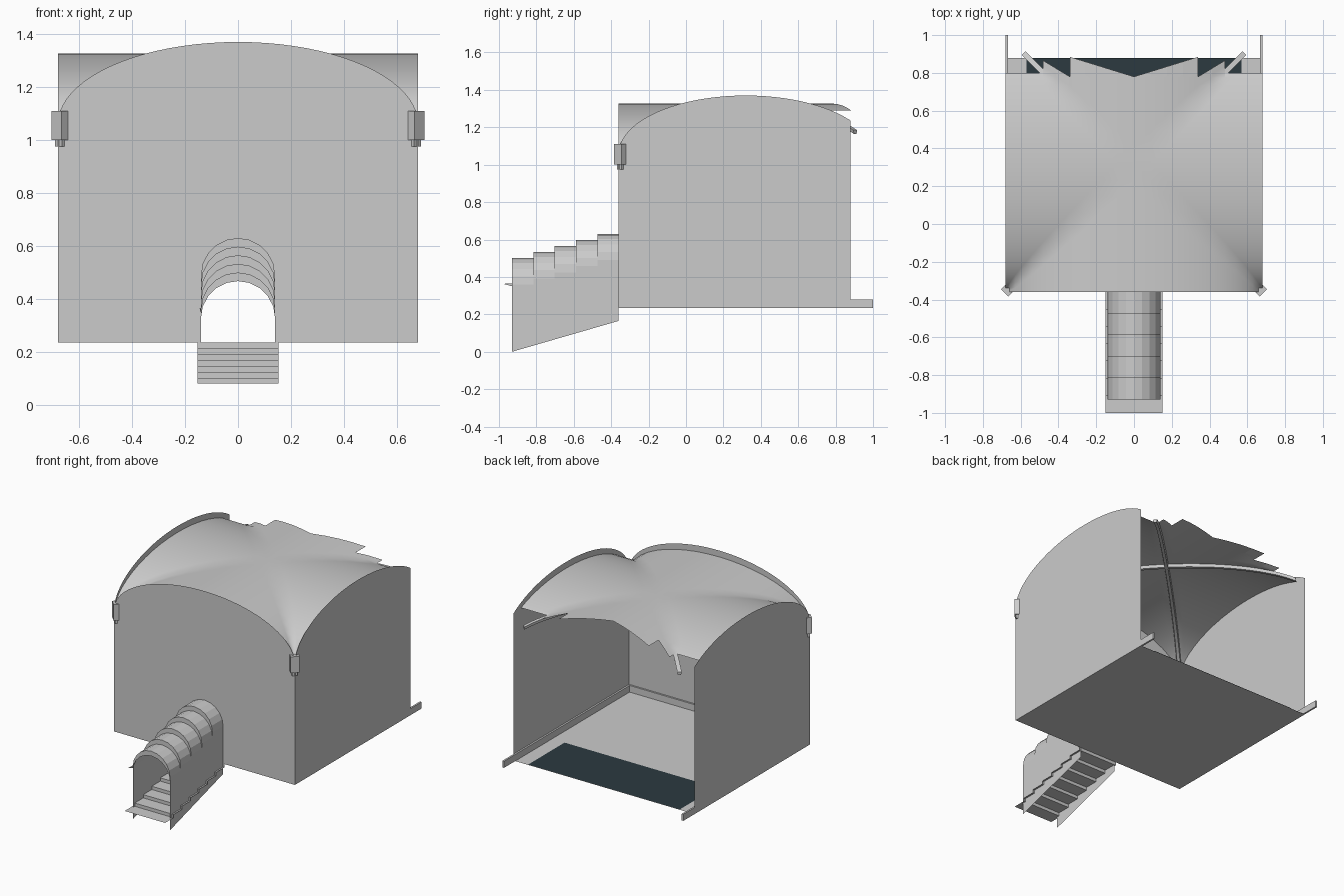
import bpy, math
from mathutils import Vector, Matrix

if "Cube" in bpy.data.objects:
    bpy.data.objects.remove(bpy.data.objects["Cube"])

H, Y0, Y1, YC = 0.68, -0.36, 0.88, 0.32   # room half width, front, broken back, bay centre
FL = 0.235                                # floor level


def make(name, verts, faces, smooth=False, merge=False):
    me = bpy.data.meshes.new(name)
    me.from_pydata([tuple(v) for v in verts], [], faces)
    if merge:
        import bmesh
        bm = bmesh.new()
        bm.from_mesh(me)
        bmesh.ops.remove_doubles(bm, verts=bm.verts, dist=1e-5)
        bm.to_mesh(me)
        bm.free()
    if smooth:
        for p in me.polygons:
            p.use_smooth = True
    ob = bpy.data.objects.new(name, me)
    bpy.context.collection.objects.link(ob)
    return ob


def box(name, center, size, rot=0):
    m = Matrix.Translation(center) @ Matrix.Rotation(rot, 4, 'Z')
    v = [m @ Vector((x * size[0] / 2, y * size[1] / 2, z * size[2] / 2))
         for x in (-1, 1) for y in (-1, 1) for z in (-1, 1)]
    return make(name, v, [(0, 1, 3, 2), (4, 6, 7, 5), (0, 4, 5, 1),
                          (2, 3, 7, 6), (0, 2, 6, 4), (1, 5, 7, 3)])


def wall_top(u):
    return 1.06 + 0.31 * math.sqrt(max(0, 1 - (u / H) ** 2))


def vault_profile(u):
    return 1.04 + 0.287 * math.sqrt(max(0, 1 - (u / H) ** 2))


def vault_z(x, y):
    return max(vault_profile(x), vault_profile(y - YC))


def arc(k):
    # tunnel arch number k as (x, z) points, rising step by step
    s = 0.3275 + 0.0325 * k
    return [(0.14 * math.cos(math.pi * i / 10), s + 0.14 * math.sin(math.pi * i / 10))
            for i in range(11)]


# floor and the dark sunken panel at its back
make("floor", [(-H, Y0, FL), (H, Y0, FL), (H, Y1, FL), (-H, Y1, FL)], [(0, 1, 2, 3)])
panel = make("dark_floor_panel", [(x, y, FL + 0.003) for x, y in
             ((-0.57, 0.49), (0.57, 0.49), (0.57, Y1), (-0.57, Y1))], [(0, 1, 2, 3)])
mat = bpy.data.materials.new("dark_teal")
mat.diffuse_color = (0.025, 0.042, 0.051, 1)
mat.use_nodes = True
mat.node_tree.nodes["Principled BSDF"].inputs["Base Color"].default_value = mat.diffuse_color
panel.data.materials.append(mat)

# front wall with arched doorway
N = 40
us = [-H * math.cos(math.pi * i / N) for i in range(N + 1)]
front = [(-H, FL)] + [(u, wall_top(u)) for u in us] + [(H, FL), (0.14, FL)] + arc(5) + [(-0.14, FL)]
make("front_wall", [(x, Y0, z) for x, z in front], [tuple(range(len(front)))])

# side walls, broken off at the back, with skirting
for s, side in ((-1, "left"), (1, "right")):
    pts = [(Y0, FL)] + [(u + YC, wall_top(u)) for u in us if u + YC < Y1 - 0.005]
    pts += [(Y1, wall_top(Y1 - YC)), (Y1, FL)]
    make(side + "_wall", [(s * H, y, z) for y, z in pts], [tuple(range(len(pts)))])
    box(side + "_skirting", (s * (H - 0.006), 0.32, FL + 0.0225), (0.012, 1.36, 0.045))
    box(side + "_front_skirting", (s * 0.41, Y0 + 0.006, FL + 0.0225), (0.52, 0.012, 0.045))
    # corner corbels set diagonally
    a = s * math.pi / 4
    box(side + "_corbel", (s * 0.653, -0.333, 1.055), (0.055, 0.09, 0.11), a)
    box(side + "_corbel_foot", (s * 0.651, -0.331, 0.9875), (0.035, 0.075, 0.025), a)


# groin vault with a jagged broken edge
def broken_edge(x, side):
    a = abs(x + side * 1e-4)
    if a < 0.34:
        return 0.78 + 0.105 * a / 0.34
    if a < 0.4808:
        return 0.78 + 0.085 * (a - 0.34) / 0.14
    return 0.80


M = 24
cs = [-H * math.cos(math.pi * i / M) for i in range(M + 1)]
rows = [c + YC for c in cs if c < 0.44] + [0.775]
V, F = [], []
for x0, x1 in zip(cs, cs[1:]):
    ys0 = rows + [0.775 + (broken_edge(x0, 1) - 0.775) * t / 3 for t in (1, 2, 3)]
    ys1 = rows + [0.775 + (broken_edge(x1, -1) - 0.775) * t / 3 for t in (1, 2, 3)]
    for j in range(len(ys0) - 1):
        b = len(V)
        V += [(x, y, vault_z(x, y)) for x, y in
              ((x0, ys0[j]), (x1, ys1[j]), (x1, ys1[j + 1]), (x0, ys0[j + 1]))]
        if (x0 + x1) * (ys0[j] + ys0[j + 1] - 2 * YC) > 0:
            F += [(b, b + 1, b + 2), (b, b + 2, b + 3)]
        else:
            F += [(b, b + 1, b + 3), (b + 1, b + 2, b + 3)]
make("groin_vault", V, F, smooth=True, merge=True)

# diagonal ribs under the vault, snapped off at the back
for s, side in ((-1, "left"), (1, "right")):
    V, F = [], []
    R = 32
    a0, a1 = -math.radians(78), math.asin(0.585 / H)
    for i in range(R + 1):
        u = H * math.sin(a0 + (a1 - a0) * i / R)
        p = Vector((s * u, YC + u, vault_profile(u)))
        n = Vector((s, -1, 0)).normalized() * 0.014
        V += [p - n + Vector((0, 0, -0.002)), p + n + Vector((0, 0, -0.002)),
              p + n * 0.7 - Vector((0, 0, 0.022)), p - n * 0.7 - Vector((0, 0, 0.022))]
        if i:
            b = 4 * i
            F += [(b - 4 + k, b - 4 + (k + 1) % 4, b + (k + 1) % 4, b + k) for k in range(4)]
    F += [(0, 3, 2, 1), (4 * R, 4 * R + 1, 4 * R + 2, 4 * R + 3)]
    make(side + "_rib", V, F)

# stepped tunnel vault: barrel pieces joined by crescent faces, plus side walls
ty = [-0.93 + 0.114 * k for k in range(6)]
V, F = [], []


def strip(a, b):
    base, n = len(V), len(a)
    V.extend(a + b)
    F.extend((base + i, base + i + 1, base + n + i + 1, base + n + i) for i in range(n - 1))


for k in range(5):
    lo, hi = arc(k), arc(k + 1)
    strip([(x, ty[k], z) for x, z in lo], [(x, ty[k], z) for x, z in hi])
    strip([(x, ty[k], z) for x, z in hi], [(x, ty[k + 1], z) for x, z in hi])
make("tunnel_vault", V, F)

for s, side in ((-1, "left"), (1, "right")):
    pts = [(ty[0], 0.0)]
    for k in range(5):
        z = arc(k + 1)[0][1]
        pts += [(ty[k], z), (ty[k + 1], z)]
    pts.append((Y0, 0.165))
    make(side + "_tunnel_wall", [(s * 0.14, y, z) for y, z in pts], [tuple(range(len(pts)))])
make("broken_shard", [(-0.14, -0.93, 0.366), (-0.14, -0.93, 0.35), (-0.145, -0.977, 0.363)], [(0, 1, 2)])

# stairs as one folded sheet
V, F = [], []
prof = []
for i in range(7):
    z = 0.08 + 0.0222 * i
    prof += [(-1 + 0.0914 * i, z), (-1 + 0.0914 * (i + 1), z)]
prof.append((Y0, FL))
strip([(-0.152, y, z) for y, z in prof], [(0.152, y, z) for y, z in prof])
make("stairs", V, F)
